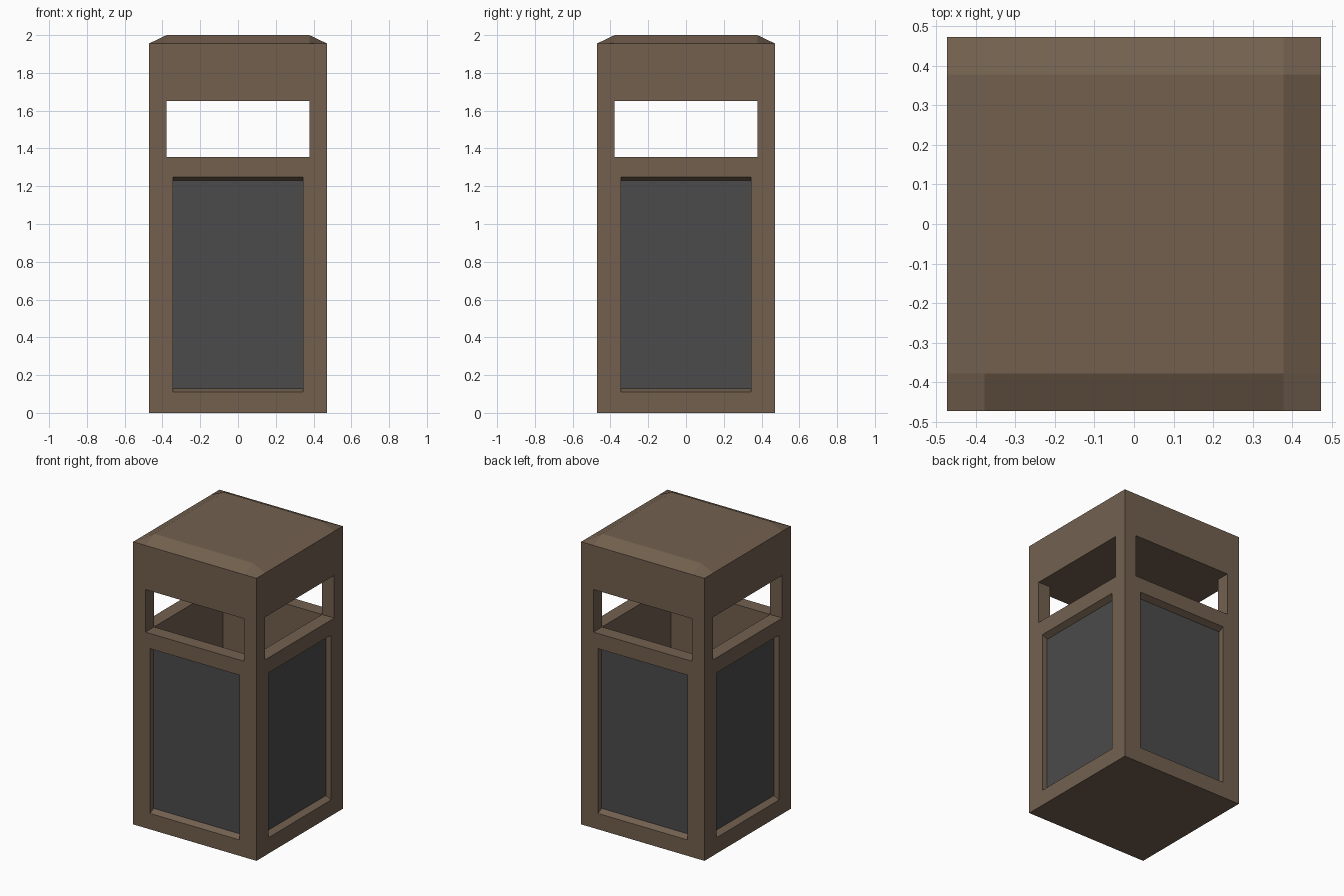
import bpy, bmesh
from mathutils import Matrix, Vector

if "Cube" in bpy.data.objects:
    bpy.data.objects.remove(bpy.data.objects["Cube"])

O, I, P = 0.472, 0.378, 0.343          # outer half width, cavity half width, panel half width
RECESS, LIP = 0.04, 0.02               # panel inset depth, slope of upper and lower lips
PANEL_LO, PANEL_HI = 0.11, 1.25
SLOT_LO, SLOT_HI = 1.355, 1.65
EAVE, TOP, FLOOR = 1.955, 2.0, 0.11
XS = [-O, -I, -P, P, I, O]
ZS = [0, PANEL_LO, PANEL_HI, SLOT_LO, SLOT_HI, EAVE]


def material(name, rgb):
    m = bpy.data.materials.new(name)
    m.diffuse_color = (*rgb, 1)
    m.use_nodes = True
    m.node_tree.nodes["Principled BSDF"].inputs["Base Color"].default_value = m.diffuse_color
    return m


def pairs(values):
    return list(zip(values, values[1:]))


def finish(bm, name, mat, recalc=True):
    bmesh.ops.remove_doubles(bm, verts=bm.verts, dist=1e-4)
    if recalc:
        bmesh.ops.recalc_face_normals(bm, faces=bm.faces)
    mesh = bpy.data.meshes.new(name)
    bm.to_mesh(mesh)
    bm.free()
    mesh.materials.append(mat)
    obj = bpy.data.objects.new(name, mesh)
    bpy.context.collection.objects.link(obj)
    return obj


def quad(bm, *pts):
    bm.faces.new([bm.verts.new(p) for p in pts])


def ring(bm, *pts):
    """Repeat a front-side quad on all four sides."""
    for k in range(4):
        rot = Matrix.Rotation(k * 1.5707963268, 3, 'Z')
        quad(bm, *[rot @ Vector(p) for p in pts])


def slab(bm, xs, height):
    """Horizontal grid whose height depends on position."""
    for a, b in pairs(xs):
        for c, d in pairs(xs):
            quad(bm, *[(x, y, height(x, y)) for x, y in ((a, c), (b, c), (b, d), (a, d))])


brown = material("brown_casing", (0.17, 0.118, 0.078))
grey = material("dark_grey_panel", (0.07, 0.07, 0.07))

# Casing: outer walls with panel and slot openings
bm = bmesh.new()
for z0, z1 in pairs(ZS):
    for a, b in pairs(XS):
        is_panel = z0 == PANEL_LO and a == -P
        is_slot = z0 == SLOT_LO and -I <= a < I
        if not (is_panel or is_slot):
            ring(bm, (a, -O, z0), (b, -O, z0), (b, -O, z1), (a, -O, z1))

# Inner walls, sills and slot heads
for a, b in pairs(XS[1:-1]):
    ring(bm, (a, -I, FLOOR), (b, -I, FLOOR), (b, -I, SLOT_LO), (a, -I, SLOT_LO))
    for z in (SLOT_LO, SLOT_HI):
        ring(bm, (a, -O, z), (b, -O, z), (b, -I, z), (a, -I, z))

# Inner faces of the corner posts
for x in (-I, I):
    ring(bm, (x, -O, SLOT_LO), (x, -I, SLOT_LO), (x, -I, SLOT_HI), (x, -O, SLOT_HI))

# Panel recess rims
outer = [(-P, -O, PANEL_LO), (P, -O, PANEL_LO), (P, -O, PANEL_HI), (-P, -O, PANEL_HI)]
D, LO, HI = O - RECESS, PANEL_LO + LIP, PANEL_HI - LIP
inner = [(-P, -D, LO), (P, -D, LO), (P, -D, HI), (-P, -D, HI)]
for k in range(4):
    n = (k + 1) % 4
    ring(bm, outer[k], outer[n], inner[n], inner[k])

# Base, bin floor, ceiling and chamfered roof
slab(bm, XS, lambda x, y: 0)
slab(bm, XS[1:-1], lambda x, y: FLOOR)
slab(bm, XS[1:-1], lambda x, y: SLOT_HI)
slab(bm, XS, lambda x, y: TOP if max(abs(x), abs(y)) < O else EAVE)
finish(bm, "bin_casing", brown)

# Recessed side panels
bm = bmesh.new()
ring(bm, *inner)
finish(bm, "side_panels", grey, recalc=False)
